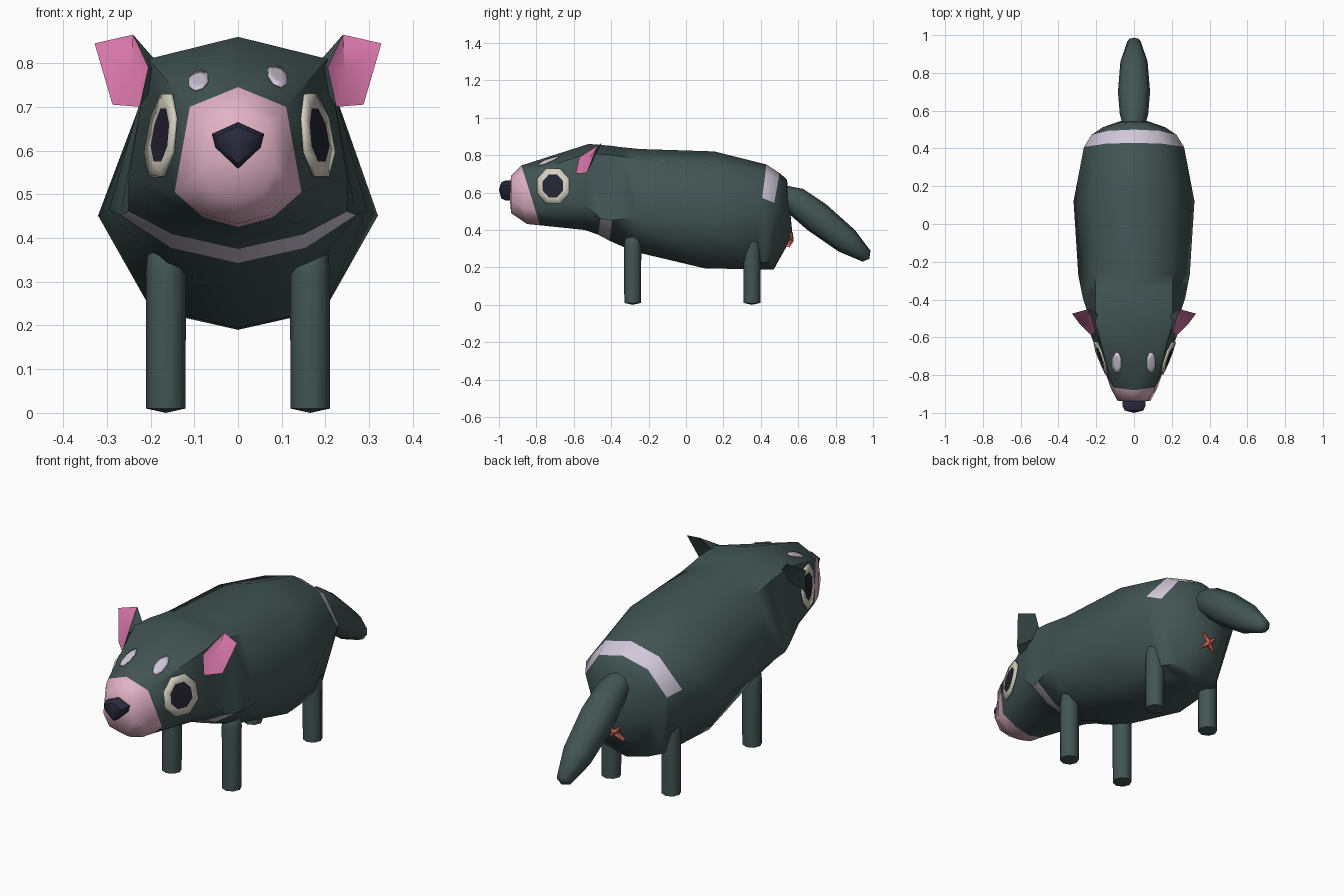
import bpy, bmesh
from math import sin, cos, pi, radians
from mathutils import Vector
from mathutils.bvhtree import BVHTree

if "Cube" in bpy.data.objects:
    bpy.data.objects.remove(bpy.data.objects["Cube"])


def material(name, *rgb):
    m = bpy.data.materials.new(name)
    m.use_nodes = True
    m.diffuse_color = (*rgb, 1)
    m.node_tree.nodes["Principled BSDF"].inputs["Base Color"].default_value = (*rgb, 1)
    return m


FUR = material("dark_fur", 0.055, 0.09, 0.088)
MUZZLE = material("muzzle_pink", 0.76, 0.45, 0.56)
EAR = material("ear_pink", 0.67, 0.18, 0.39)
MARK = material("pale_marking", 0.64, 0.58, 0.69)
EYE = material("eye_white", 0.66, 0.63, 0.53)
PUPIL = material("pupil_dark", 0.019, 0.018, 0.034)
NOSE = material("nose_dark", 0.024, 0.024, 0.05)
RED = material("soft_red", 0.68, 0.14, 0.11)


def finish(name, bm, mats, angle=50):
    """Turn a bmesh into a smooth shaded object."""
    bmesh.ops.recalc_face_normals(bm, faces=bm.faces)
    mesh = bpy.data.meshes.new(name)
    bm.to_mesh(mesh)
    bm.free()
    for m in mats:
        mesh.materials.append(m)
    ob = bpy.data.objects.new(name, mesh)
    bpy.context.collection.objects.link(ob)
    bpy.ops.object.select_all(action='DESELECT')
    ob.select_set(True)
    bpy.context.view_layer.objects.active = ob
    bpy.ops.object.shade_smooth_by_angle(angle=radians(angle))
    return ob


def loft(rings, start=None, end=None, paint=lambda i, k: 0):
    """Skin closed rings; start and end are optional cap centres."""
    bm = bmesh.new()
    loops = [[bm.verts.new(p) for p in ring] for ring in rings]
    n = len(loops[0])
    for i in range(len(loops) - 1):
        for k in range(n):
            j = (k + 1) % n
            f = bm.faces.new((loops[i][k], loops[i][j], loops[i + 1][j], loops[i + 1][k]))
            f.material_index = paint(i, k)
    for centre, loop, i in ((start, loops[0], -1), (end, loops[-1], len(loops))):
        if centre is not None:
            c = bm.verts.new(centre)
            for k in range(n):
                f = bm.faces.new((c, loop[k], loop[(k + 1) % n]))
                f.material_index = paint(i, k)
    return bm


# Body: tilted eight-sided sections from muzzle to rump
# top y, top z, bottom y, bottom z, upper/side/lower half width, upper/side height
SECTIONS = [
    (-.935, .69, -.935, .49, .07, .088, .055, .88, .35),
    (-.905, .72, -.85, .432, .1, .125, .07, .87, .28),
    (-.88, .745, -.78, .425, .11, .145, .08, .86, .25),
    (-.52, .86, -.54, .4, .205, .25, .14, .89, .3),
    (-.40, .85, -.47, .375, .205, .25, .15, .9, .18),
    (-.34, .842, -.41, .343, .205, .27, .155, .9, .22),
    (-.25, .833, -.28, .285, .205, .295, .17, .9, .33),
    (.15, .82, .1, .195, .205, .32, .2, .9, .41),
    (.43, .75, .36, .19, .15, .265, .17, .93, .68),
    (.50, .705, .41, .19, .135, .225, .16, .93, .69),
    (.54, .67, .47, .19, .08, .165, .12, .93, .6),
]


def section(yt, zt, yb, zb, xu, xs, xl, hu, hs):
    half = [(0, 1), (xu, hu), (xs, hs), (xl, .07), (0, 0)]
    outline = half + [(-x, h) for x, h in half[3:0:-1]]
    return [(x, yb + (yt - yb) * h, zb + (zt - zb) * h) for x, h in outline]


def coat(i, k):
    if i < 2:
        return 1                      # muzzle
    if i == 4 and k in (2, 3, 4, 5):
        return 2                      # chest band
    if i == 8 and k in (0, 1, 6, 7):
        return 2                      # rump band
    return 0


bm = loft([section(*s) for s in SECTIONS], (0, -.945, .6), (0, .57, .37), coat)
bmesh.ops.recalc_face_normals(bm, faces=bm.faces)
skin = BVHTree.FromBMesh(bm)
finish("body", bm, [FUR, MUZZLE, MARK], 60)


def painted_disc(name, place, direction, radii, mats, lift):
    """Rings of points dropped on to the skin, with a thin edge."""
    d = Vector(direction)

    def drop(r, a):
        p = Vector(place(r * cos(a), r * sin(a)))
        return skin.ray_cast(p - d, d)[0] - d * lift
    rings = [[drop(r, pi / 4 * (k + .5)) for k in range(8)] for r in radii]
    bm = loft(rings, None, drop(0, 0), lambda i, k: 1 if i == len(radii) and len(mats) > 1 else 0)
    ob = finish(name, bm, mats)
    solid = ob.modifiers.new("edge", 'SOLIDIFY')
    solid.thickness = lift
    solid.offset = 0


# Eyes, brow spots, ears
for side, s in (("left", 1), ("right", -1)):
    painted_disc(side + "_eye", lambda u, v: (s * .4, -.71 + u * .092, .635 + v * .102),
                 (-s, 0, 0), (1, .64), [EYE, PUPIL], .009)
    painted_disc(side + "_brow_spot", lambda u, v: (s * (.09 + u * .024), -.735 + v * .058, 1),
                 (0, 0, -1), (1, .5), [MARK], .005)

    rim = [Vector((s * x, y, z)) for x, y, z in (
        (.328, -.475, .845), (.24, -.45, .865), (.205, -.57, .79),
        (.225, -.59, .70), (.287, -.53, .705))]
    root = Vector((s * .17, -.49, .785))
    dish = sum(rim, Vector()) / 5 + (root - sum(rim, Vector()) / 5) * .15
    back = [root.lerp(p, .45) for p in rim]
    finish(side + "_ear", loft([back, rim], root, dish, lambda i, k: 1 if i == 2 else 0),
           [FUR, EAR], 40)


# Nose: a shield shape with a slightly smaller front
shield = [(0, .665), (.06, .638), (.052, .607), (0, .558), (-.052, .607), (-.06, .638)]
nose_rings = [[(x * f, y, .615 + (z - .615) * f) for x, z in shield]
              for y, f in ((-.92, 1), (-.965, 1), (-.988, .8))]
finish("nose", loft(nose_rings, (0, -.92, .615), (0, -1, .615)), [NOSE])


# Legs: plain posts with tapered tops sunk in the body
def post(x, y):
    rings = [[(x + r * cos(pi / 4 * k), y + r * sin(pi / 4 * k), z) for k in range(8)]
             for z, r in ((.01, .045), (.32, .046), (.36, .042), (.385, .015))]
    return loft(rings, (x, y, 0), (x, y, .385))


for side, s in (("left", 1), ("right", -1)):
    for end, y in (("front", -.285), ("back", .352)):
        finish(f"{side}_{end}_leg", post(s * .165, y), [FUR])

# Tail: thick tapering tube sloping down
slope = Vector((0, .6, .8))
tail = [[Vector((r * cos(pi / 4 * k), y, z)) + slope * r * sin(pi / 4 * k) for k in range(8)]
        for y, z, r in ((.49, .60, .05), (.58, .56, .075), (.70, .468, .085),
                        (.86, .342, .072), (.965, .26, .036))]
finish("tail", loft(tail, (0, .48, .6), (0, .98, .245)), [FUR])

# Rear star: four pointed arms
star_up = Vector((0, .25, .97))
star_out = Vector((0, .97, -.25))
centre = Vector((0, .562, .345))
points = []
for k in range(8):
    r = .055 if k % 2 else .017
    points.append(centre + Vector((r * cos(pi / 4 * k), 0, 0)) + star_up * r * sin(pi / 4 * k))
finish("rear_star", loft([[p - star_out * .03 for p in points], points],
                         centre - star_out * .03, centre + star_out * .014), [RED], 30)
